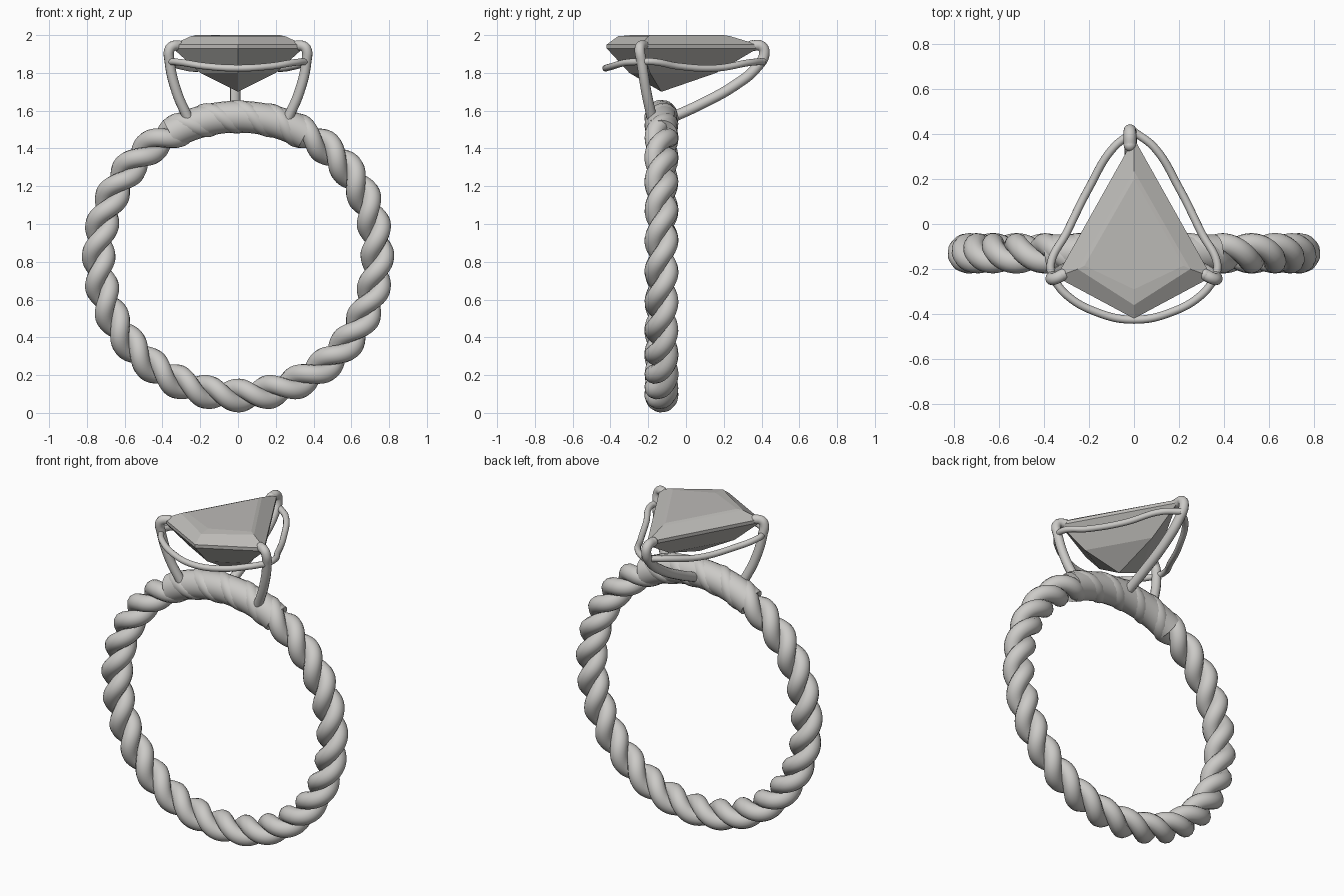
import bpy, bmesh, math
from mathutils import Vector

cube = bpy.data.objects.get("Cube")
if cube:
    bpy.data.objects.remove(cube, do_unlink=True)


def material(name, rgb):
    m = bpy.data.materials.new(name)
    m.use_nodes = True
    m.diffuse_color = (*rgb, 1)
    m.node_tree.nodes["Principled BSDF"].inputs["Base Color"].default_value = (*rgb, 1)
    return m


metal = material("polished_metal", (0.6, 0.59, 0.57))
stone = material("grey_stone", (0.5, 0.49, 0.47))


def tube(name, points, radius, kind="BEZIER", cyclic=False, sides=4):
    """Round wire along a path, converted to a smooth mesh."""
    cu = bpy.data.curves.new(name, "CURVE")
    cu.dimensions = "3D"
    cu.bevel_depth = radius
    cu.bevel_resolution = sides
    cu.resolution_u = 10
    cu.use_fill_caps = True
    sp = cu.splines.new(kind)
    pts = sp.bezier_points if kind == "BEZIER" else sp.points
    pts.add(len(points) - 1)
    for p, co in zip(pts, points):
        if kind == "BEZIER":
            p.co = co
            p.handle_left_type = p.handle_right_type = "AUTO"
        else:
            p.co = (*co, 1)
    sp.use_cyclic_u = cyclic
    ob = bpy.data.objects.new(name, cu)
    bpy.context.collection.objects.link(ob)
    cu.materials.append(metal)
    bpy.ops.object.select_all(action="DESELECT")
    ob.select_set(True)
    bpy.context.view_layer.objects.active = ob
    bpy.ops.object.convert(target="MESH")
    bpy.ops.object.shade_smooth_by_angle(angle=math.radians(50))
    return bpy.context.object


def ball(name, co, radius):
    bpy.ops.mesh.primitive_uv_sphere_add(segments=16, ring_count=10, radius=radius, location=co)
    ob = bpy.context.object
    ob.name = name
    ob.data.materials.append(metal)
    bpy.ops.object.shade_smooth()


# Twisted two-strand band
CENTRE = Vector((0, -0.13, 0.83))
RING, TURNS, STEPS = 0.738, 14, 392


def on_ring(a, offset=0.0, phase=0.0):
    r = RING + offset * math.cos(phase)
    return CENTRE + Vector((r * math.cos(a), offset * math.sin(phase), r * math.sin(a)))


for k in range(2):
    path = []
    for i in range(STEPS):
        a = math.tau * i / STEPS
        path.append(on_ring(a, 0.04, TURNS * a + k * math.pi))
    tube(f"band_strand_{k + 1}", path, 0.05, "POLY", True)

# Smooth bridge that fills the top of the band
arc = [on_ring(math.radians(61 + 58 * i / 32)) for i in range(33)]
tube("band_bridge", arc, 0.084, "POLY", sides=8)

# Kite-cut stone: each ring is (half width, side y, front y, back y, z)
rings = [
    (0.22, -0.185, -0.29, 0.20, 2.0),
    (0.25, -0.20, -0.36, 0.235, 1.994),
    (0.345, -0.235, -0.42, 0.38, 1.95),
    (0.345, -0.235, -0.42, 0.38, 1.93),
    (0.20, -0.19, -0.30, 0.16, 1.80),
]
bm = bmesh.new()
loops = []
for w, side, front, back, z in rings:
    kite = [(0, front), (w, side), (0, back), (-w, side)]
    loops.append([bm.verts.new((x, y, z)) for x, y in kite])
bm.faces.new(loops[0])
for upper, lower in zip(loops, loops[1:]):
    for i in range(4):
        j = (i + 1) % 4
        bm.faces.new((upper[i], lower[i], lower[j], upper[j]))
culet = bm.verts.new((0, -0.13, 1.70))
for i in range(4):
    bm.faces.new((loops[-1][i], culet, loops[-1][(i + 1) % 4]))
bmesh.ops.recalc_face_normals(bm, faces=bm.faces)
mesh = bpy.data.meshes.new("stone")
bm.to_mesh(mesh)
bm.free()
mesh.materials.append(stone)
bpy.context.collection.objects.link(bpy.data.objects.new("stone", mesh))

# Side prongs and the wires that join them, on both sides
for name, s in (("left", 1), ("right", -1)):
    prong = [(s * 0.265, -0.18, 1.56), (s * 0.325, -0.21, 1.70), (s * 0.362, -0.235, 1.86),
             (s * 0.362, -0.245, 1.925), (s * 0.345, -0.24, 1.942), (s * 0.315, -0.225, 1.945)]
    tube(f"{name}_prong", prong, 0.027)
    ball(f"{name}_prong_tip", prong[-1], 0.027)
    tube(f"{name}_rear_wire", [(0, 0.41, 1.86), (s * 0.09, 0.34, 1.855), (s * 0.20, 0.16, 1.825),
                               (s * 0.30, -0.04, 1.835), (s * 0.37, -0.18, 1.86),
                               (s * 0.362, -0.24, 1.86)], 0.018)

# Front wire
half = [(0.362, -0.24, 1.86), (0.30, -0.315, 1.855), (0.17, -0.39, 1.835)]
mirrored = [(-x, y, z) for x, y, z in reversed(half)]
tube("front_wire", half + [(0, -0.425, 1.825)] + mirrored, 0.018)

# Rear prong
rear = [(-0.015, -0.06, 1.57), (-0.015, 0.07, 1.63), (-0.015, 0.26, 1.735), (-0.015, 0.37, 1.825),
        (-0.018, 0.415, 1.905), (-0.018, 0.40, 1.94), (-0.018, 0.35, 1.945)]
tube("rear_prong", rear, 0.028)
ball("rear_prong_tip", rear[-1], 0.028)
